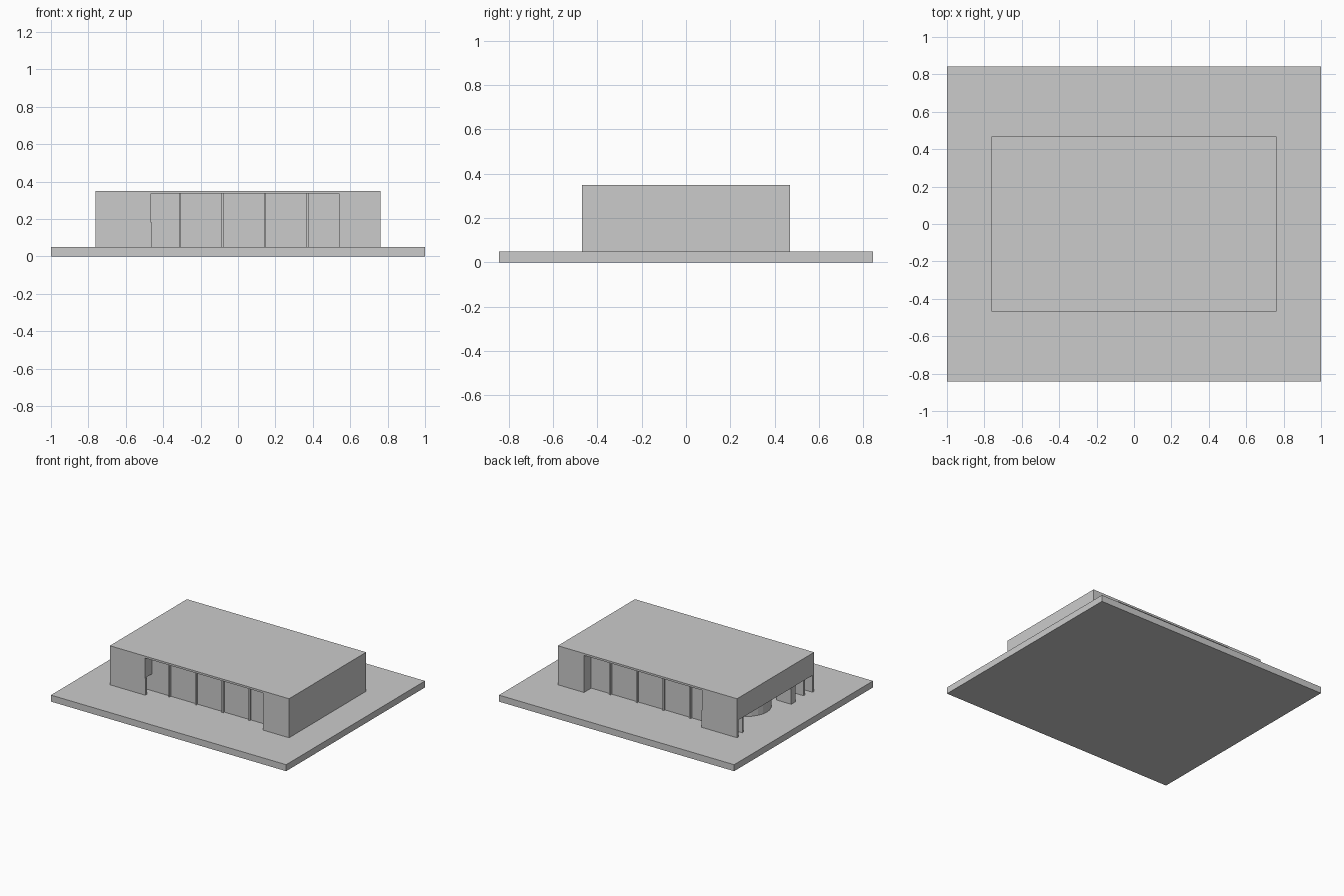
import bpy, bmesh, math

if "Cube" in bpy.data.objects:
    bpy.data.objects.remove(bpy.data.objects["Cube"])


def box(name, x0, x1, y0, y1, z0, z1):
    bm = bmesh.new()
    bmesh.ops.create_cube(bm, size=1)
    for v in bm.verts:
        v.co = ((x0 + x1) / 2 + v.co.x * (x1 - x0),
                (y0 + y1) / 2 + v.co.y * (y1 - y0),
                (z0 + z1) / 2 + v.co.z * (z1 - z0))
    me = bpy.data.meshes.new(name)
    bm.to_mesh(me)
    bm.free()
    ob = bpy.data.objects.new(name, me)
    bpy.context.collection.objects.link(ob)
    return ob


def box_y(name, x0, x1, y0, y1, z0, z1):
    """Same box on the front and back sides."""
    box(name + "_back", x0, x1, y0, y1, z0, z1)
    box(name + "_front", x0, x1, -y1, -y0, z0, z1)


FLOOR, LINTEL, TOP = 0.05, 0.335, 0.35

# Ground slab and roof
box("base_slab", -1, 1, -0.843, 0.843, 0, FLOOR)
box("roof", -0.762, 0.762, -0.468, 0.468, LINTEL, TOP)

# Closed right end and raised left end above the entrance
box("right_block", 0.54, 0.762, -0.468, 0.468, FLOOR, LINTEL)
box("left_upper_block", -0.762, -0.465, -0.468, 0.468, 0.18, LINTEL)

# Long-side end walls, recessed panels and their mullions
box_y("end_wall", -0.762, -0.46, 0.448, 0.468, FLOOR, 0.18)
box_y("side_panel", -0.745, 0.54, 0.365, 0.38, FLOOR, LINTEL)
for i in range(4):
    x = -0.31 + i * 0.227
    box_y(f"mullion_{i}", x - 0.006, x + 0.006, 0.38, 0.395, FLOOR, LINTEL)

# Curved entrance wall, bulging toward the left
bm = bmesh.new()
rows = []
for i in range(13):
    t = math.radians(-60 + 10 * i)
    x, y = -0.33 - 0.36 * math.cos(t), 0.24 * math.sin(t)
    rows.append([bm.verts.new((x, y, z)) for z in (FLOOR, 0.185)])
for a, b in zip(rows, rows[1:]):
    bm.faces.new((a[0], a[1], b[1], b[0]))
me = bpy.data.meshes.new("curved_wall")
bm.to_mesh(me)
bm.free()
curved = bpy.data.objects.new("curved_wall", me)
bpy.context.collection.objects.link(curved)
solid = curved.modifiers.new("thickness", "SOLIDIFY")
solid.thickness = 0.015

# Fin beside the entrance
box("entrance_fin", -0.755, -0.63, -0.25, -0.2, FLOOR, 0.18)
